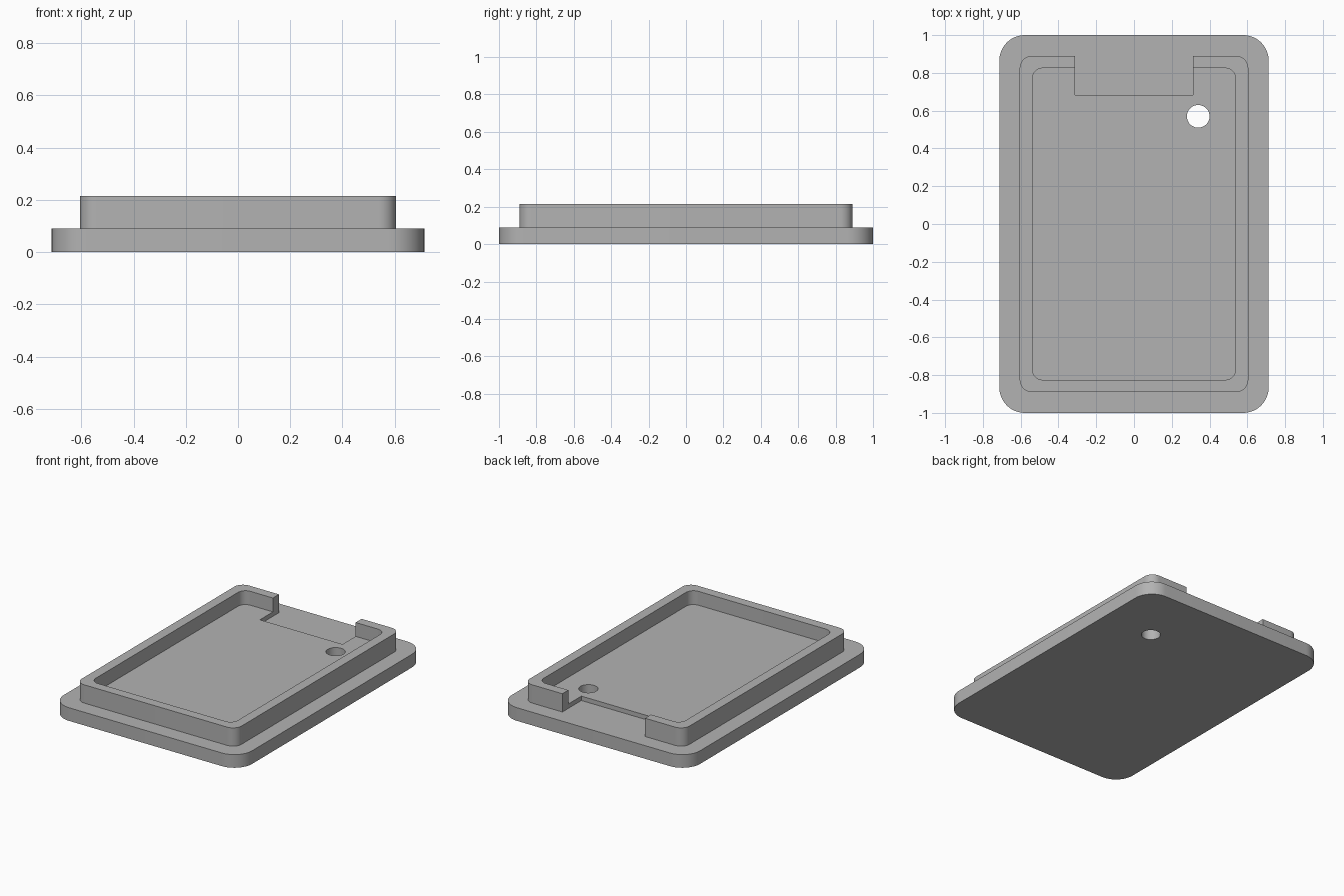
import bpy
import bmesh
from math import cos, sin, pi, radians

cube = bpy.data.objects.get("Cube")
if cube:
    bpy.data.objects.remove(cube, do_unlink=True)

BASE_TOP, FLOOR_TOP, RIM_TOP = 0.09, 0.12, 0.215

grey = bpy.data.materials.new("plain grey")
grey.use_nodes = True
colour = (0.45, 0.45, 0.45, 1)
grey.diffuse_color = colour
grey.node_tree.nodes["Principled BSDF"].inputs["Base Color"].default_value = colour


def rounded_slab(name, half_x, half_y, radius, z0, z1, centre=(0, 0), steps=12):
    """Upright prism with a rounded rectangular outline."""
    bm = bmesh.new()
    ring = []
    for i, (sx, sy) in enumerate([(1, 1), (-1, 1), (-1, -1), (1, -1)]):
        cx = centre[0] + sx * (half_x - radius)
        cy = centre[1] + sy * (half_y - radius)
        for k in range(steps + 1 if radius else 1):
            a = (i + k / steps) * pi / 2
            ring.append(bm.verts.new((cx + radius * cos(a), cy + radius * sin(a), z0)))
    bottom = bm.faces.new(ring)
    top = bmesh.ops.extrude_face_region(bm, geom=[bottom])["geom"]
    for v in top:
        if isinstance(v, bmesh.types.BMVert):
            v.co.z = z1
    bmesh.ops.remove_doubles(bm, verts=bm.verts[:], dist=1e-5)
    bmesh.ops.recalc_face_normals(bm, faces=bm.faces[:])
    mesh = bpy.data.meshes.new(name)
    bm.to_mesh(mesh)
    bm.free()
    mesh.materials.append(grey)
    obj = bpy.data.objects.new(name, mesh)
    bpy.context.collection.objects.link(obj)
    return obj


def activate(obj):
    bpy.ops.object.select_all(action="DESELECT")
    obj.select_set(True)
    bpy.context.view_layer.objects.active = obj


def cut(target, cutter):
    activate(target)
    mod = target.modifiers.new("cut", "BOOLEAN")
    mod.operation = "DIFFERENCE"
    mod.solver = "EXACT"
    mod.object = cutter
    bpy.ops.object.modifier_apply(modifier=mod.name)


# Wide base plate and the raised tray that sits on it
base = rounded_slab("base_plate", 0.713, 1.0, 0.135, 0, BASE_TOP)
tray = rounded_slab("raised_tray", 0.605, 0.89, 0.065, BASE_TOP, RIM_TOP)

# Pocket inside the rim, notch through the back rim, and round through hole
pocket = rounded_slab("pocket_cutter", 0.538, 0.825, 0.055, FLOOR_TOP, 0.4)
notch = rounded_slab("notch_cutter", 0.313, 0.2, 0, -0.1, 0.5, (0, 0.884))
hole = rounded_slab("hole_cutter", 0.06, 0.06, 0.06, -0.1, 0.5, (0.34, 0.57))

for cutter in (pocket, notch, hole):
    cut(tray, cutter)
cut(base, hole)

for cutter in (pocket, notch, hole):
    bpy.data.objects.remove(cutter, do_unlink=True)

for part in (base, tray):
    activate(part)
    bpy.ops.object.shade_smooth_by_angle(angle=radians(30))
